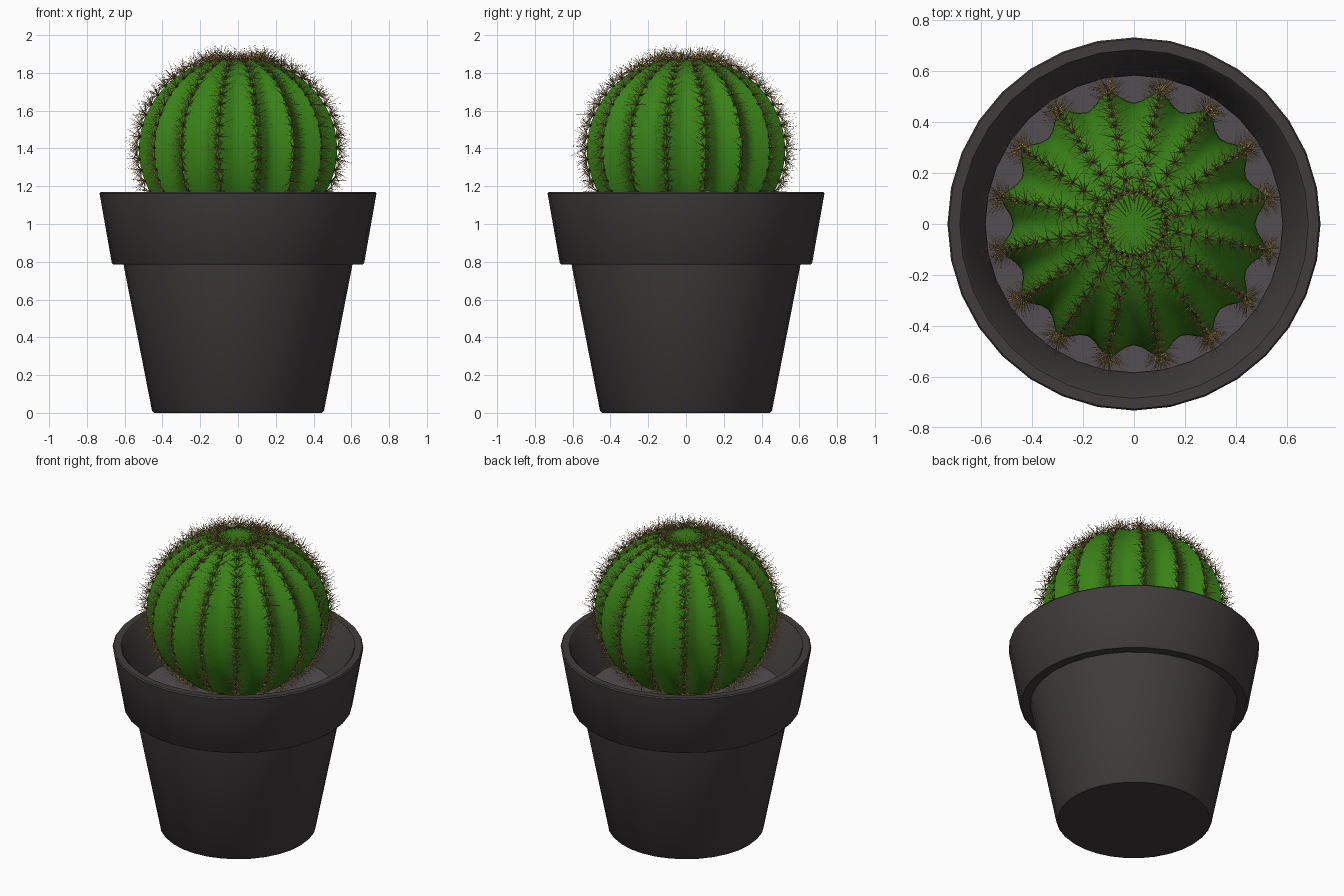
import bpy, bmesh, random
from math import sin, cos, pi, tau, radians
from mathutils import Vector

random.seed(4)
cube = bpy.data.objects.get("Cube")
if cube:
    bpy.data.objects.remove(cube)

RIBS, SIDES = 16, 32
CENTRE, RADIUS, HEIGHT = 1.395, 0.535, 0.49
SOIL = 0.86


def material(name, r, g, b):
    m = bpy.data.materials.new(name)
    m.use_nodes = True
    m.diffuse_color = (r, g, b, 1)
    bsdf = m.node_tree.nodes["Principled BSDF"]
    bsdf.inputs["Base Color"].default_value = (r, g, b, 1)
    bsdf.inputs["Roughness"].default_value = 0.8
    return m


charcoal = material("charcoal_clay", 0.052, 0.045, 0.045)
grey = material("grey_soil", 0.085, 0.075, 0.085)
green = material("cactus_green", 0.04, 0.22, 0.008)
tan = material("straw_spine", 0.56, 0.38, 0.13)
brown = material("dark_areole", 0.03, 0.02, 0.008)


def finish(bm, name, mat, angle=None):
    bmesh.ops.recalc_face_normals(bm, faces=bm.faces)
    mesh = bpy.data.meshes.new(name)
    bm.to_mesh(mesh)
    bm.free()
    mesh.materials.append(mat)
    obj = bpy.data.objects.new(name, mesh)
    bpy.context.collection.objects.link(obj)
    if angle:
        bpy.ops.object.select_all(action="DESELECT")
        obj.select_set(True)
        bpy.context.view_layer.objects.active = obj
        bpy.ops.object.shade_smooth_by_angle(angle=radians(angle))
    return obj


def skin(rings):
    """Join equal rings of points with quads and cap both ends."""
    bm = bmesh.new()
    loops = [[bm.verts.new(p) for p in ring] for ring in rings]
    n = len(loops[0])
    for a, b in zip(loops, loops[1:]):
        for i in range(n):
            j = (i + 1) % n
            bm.faces.new((a[i], a[j], b[j], b[i]))
    bm.faces.new(loops[0])
    bm.faces.new(loops[-1])
    return bm


def circle(r, z):
    return [(r * cos(tau * i / SIDES), r * sin(tau * i / SIDES), z) for i in range(SIDES)]


# Pot: one profile from the base, over the collar and down the inner wall
profile = [(0.445, 0), (0.455, 0.01), (0.606, 0.785), (0.66, 0.785), (0.668, 0.793),
           (0.733, 1.162), (0.727, 1.17), (0.685, 1.17), (0.677, 1.162), (0.58, SOIL - 0.03)]
finish(skin([circle(r, z) for r, z in profile]), "pot", charcoal, 35)

# Soil
finish(skin([circle(0.575, SOIL - 0.02), circle(0.585, SOIL)]), "soil", grey, 35)


def body_point(lat, lon):
    """Point on the ribbed body, with crests at half steps of the rib spacing."""
    wave = abs(cos(lon * RIBS / 2))
    depth = 0.11 * min(1, 1.3 * cos(lat))
    r = RADIUS * cos(lat) * (1 - depth * wave ** 1.3)
    return Vector((r * cos(lon), r * sin(lon), CENTRE + HEIGHT * sin(lat)))


# Ribbed cactus body, with a shallow dip in the crown
STEPS, PER_RIB = 30, 6
TOP = radians(76)
LOW = radians(-85)
lons = [tau * i / (RIBS * PER_RIB) for i in range(RIBS * PER_RIB)]
rings = [[body_point(LOW + (TOP - LOW) * k / STEPS, a) for a in lons] for k in range(STEPS + 1)]
rings.append([Vector((0.05 * cos(a), 0.05 * sin(a), CENTRE + HEIGHT * 0.965)) for a in lons])
finish(skin(rings), "cactus_body", green, 40)


def spine(bm, base, direction, length, width):
    """Thin three-sided needle."""
    side = direction.orthogonal().normalized()
    other = direction.cross(side)
    foot = [bm.verts.new(base + (side * cos(tau * i / 3) + other * sin(tau * i / 3)) * width)
            for i in range(3)]
    tip = bm.verts.new(base + direction * length)
    for i in range(3):
        bm.faces.new((foot[i], foot[(i + 1) % 3], tip))


spines, areoles = bmesh.new(), bmesh.new()


def cluster(base, normal, count, size):
    """Star of needles lying near the skin, a few standing up, on a dark pad."""
    u = normal.orthogonal().normalized()
    v = normal.cross(u)
    turn = random.uniform(0, tau)
    for i in range(count):
        a = turn + tau * i / count + random.uniform(-0.2, 0.2)
        lift = random.uniform(0.25, 0.6) if i % 3 else random.uniform(0.9, 2.5)
        d = (u * cos(a) + v * sin(a) + normal * lift).normalized()
        spine(spines, base, d, size * random.uniform(0.75, 1.15), 0.002)
    pad = bmesh.ops.create_icosphere(areoles, subdivisions=1, radius=0.009)["verts"]
    bmesh.ops.translate(areoles, verts=pad, vec=base)


# Needle clusters along every rib crest
ROWS = 18
for rib in range(RIBS):
    lon = tau * (rib + 0.5) / RIBS
    for row in range(ROWS):
        lat = radians(-48) + radians(119) * row / (ROWS - 1)
        p = body_point(lat, lon)
        n = Vector((cos(lat) * cos(lon), cos(lat) * sin(lon), sin(lat) * RADIUS / HEIGHT))
        cluster(p, n.normalized(), 15, 0.088)

# Dense ring of needles round the crown
for i in range(RIBS * 2):
    lon = tau * i / (RIBS * 2)
    p = body_point(TOP, lon)
    out = Vector((cos(lon), sin(lon), 0))
    cluster(p, (out * 0.25 + Vector((0, 0, 1))).normalized(), 8, 0.085)
    spine(spines, p, (Vector((0, 0, 0.25)) - out).normalized(), 0.09, 0.002)

finish(spines, "spines", tan)
finish(areoles, "areoles", brown)
